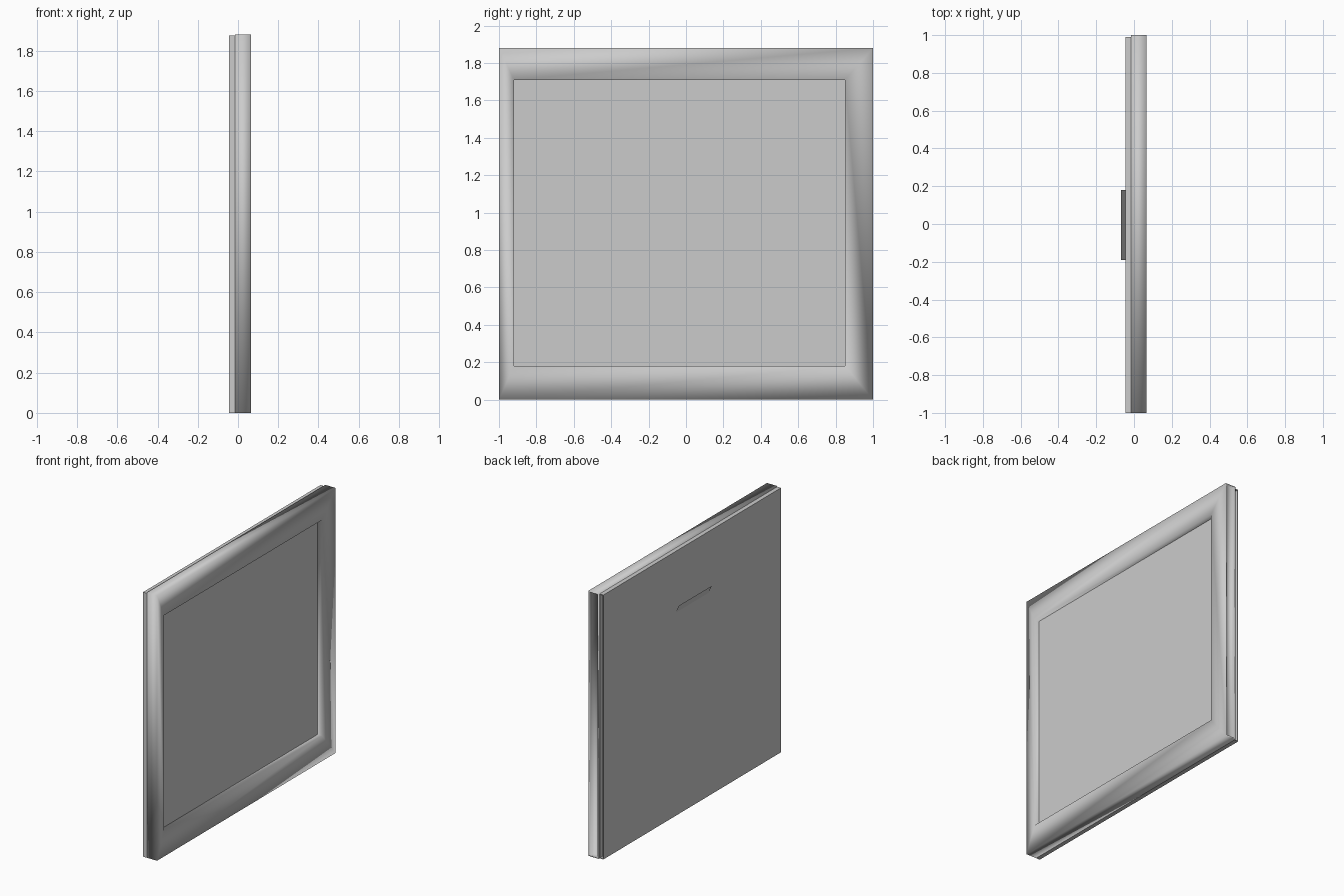
import bpy, bmesh
from mathutils import Vector

cube = bpy.data.objects.get("Cube")
if cube:
    bpy.data.objects.remove(cube, do_unlink=True)

grey = bpy.data.materials.new("plain_grey")
grey.use_nodes = True
colour = (0.6, 0.6, 0.6, 1)
grey.diffuse_color = colour
grey.node_tree.nodes["Principled BSDF"].inputs["Base Color"].default_value = colour


def box(lo, hi):
    """Return a bmesh box spanning two corners."""
    bm = bmesh.new()
    bmesh.ops.create_cube(bm, size=1)
    lo, hi = Vector(lo), Vector(hi)
    for v in bm.verts:
        v.co = (lo + hi) / 2 + v.co * (hi - lo)
    bm.normal_update()
    return bm


def face_towards(bm, direction):
    d = Vector(direction)
    return max(bm.faces, key=lambda f: f.normal.dot(d))


def hollow_side(bm, rim, depth):
    """Sink a channel into the +y side."""
    side = face_towards(bm, (0, 1, 0))
    bmesh.ops.inset_individual(bm, faces=[side], thickness=rim)
    sink(bm, side, (0, -depth, 0))


def sink(bm, face, offset):
    floor = bmesh.ops.extrude_discrete_faces(bm, faces=[face])["faces"][0]
    bmesh.ops.translate(bm, verts=floor.verts, vec=offset)
    bm.normal_update()


def finish(bm, name, smooth=False):
    mesh = bpy.data.meshes.new(name)
    for f in bm.faces:
        f.smooth = smooth
    bm.to_mesh(mesh)
    bm.free()
    mesh.materials.append(grey)
    obj = bpy.data.objects.new(name, mesh)
    bpy.context.collection.objects.link(obj)
    return obj


# Softly shaded frame with an off-centre rectangular opening
bm = box((-0.015, -1, 0), (0.065, 1, 1.88))
front = face_towards(bm, (1, 0, 0))
bmesh.ops.inset_individual(bm, faces=[front], thickness=0.1)
for v in front.verts:
    v.co.y = -0.92 if v.co.y < 0 else 0.85
    v.co.z = 0.18 if v.co.z < 0.9 else 1.71
sink(bm, front, (-0.04, 0, 0))
hollow_side(bm, 0.012, 0.03)
finish(bm, "frame", smooth=True)

# Flat panel sunk into the opening
finish(box((0.02, -0.92, 0.18), (0.03, 0.85, 1.71)), "panel")

# Back board, a little smaller than the frame
bm = box((-0.045, -1, 0), (-0.015, 0.99, 1.875))
hollow_side(bm, 0.005, 0.03)
finish(bm, "back_board")

# Thin hanging lip leaning away from the back
bm = bmesh.new()
bm.faces.new([bm.verts.new(p) for p in (
    (-0.045, -0.19, 1.44), (-0.045, 0.18, 1.44),
    (-0.068, 0.18, 1.495), (-0.068, -0.19, 1.495))])
finish(bm, "hanging_lip")
